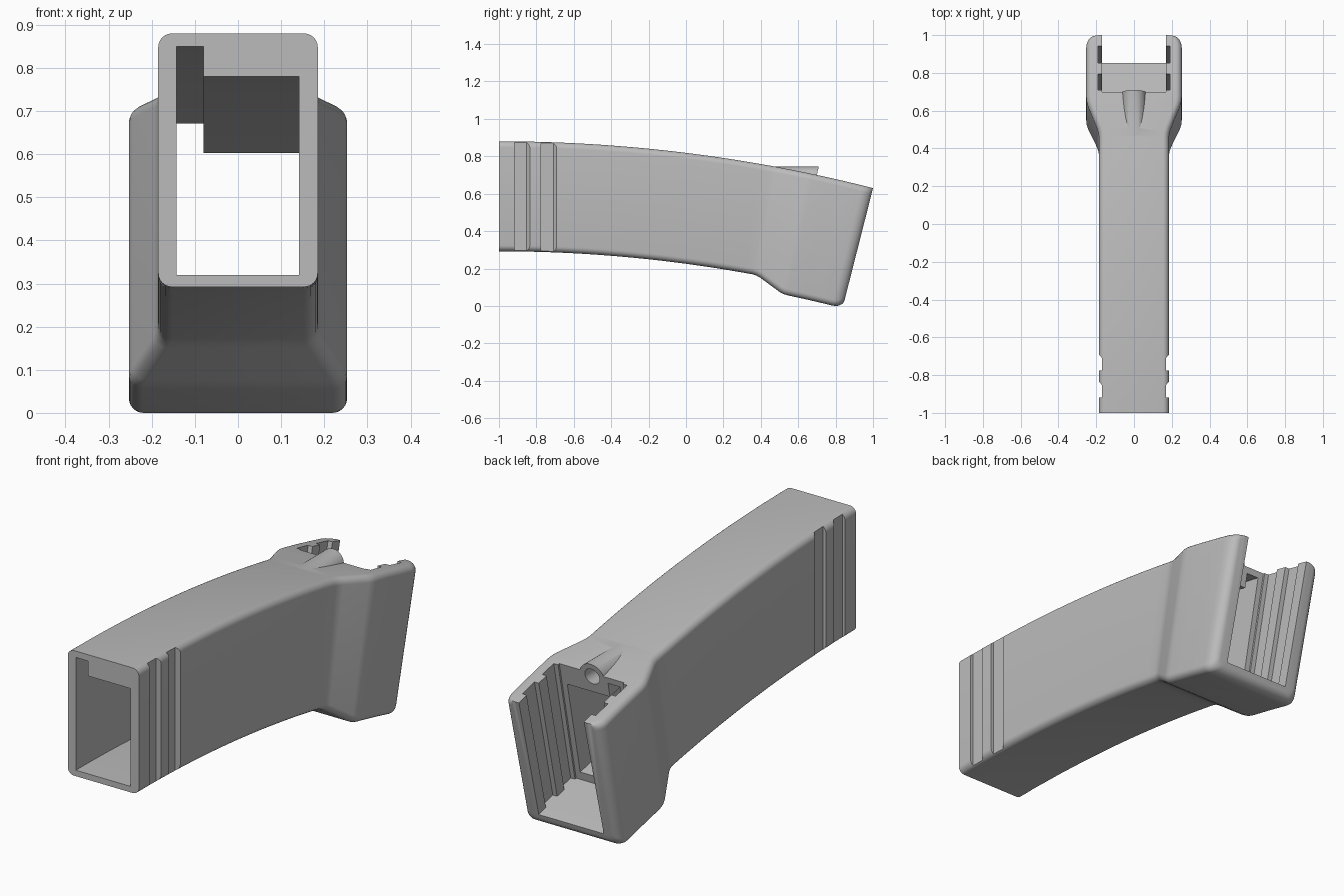
import bpy, bmesh, math
from mathutils import Vector

default = bpy.data.objects.get("Cube")
if default:
    bpy.data.objects.remove(default, do_unlink=True)

RADIUS, TOP = 8.125, 0.88          # arc followed by the top of the sleeve
HALF_W, DEPTH = 0.185, 0.588       # sleeve section
FLARE_W, FLARE_D = 0.068, 0.074    # extra size of the flared collar


def on_arc(x, t, d):
    """Point at width x, arc station t and depth d below the top curve."""
    a = math.asin((t + 1) / RADIUS)
    r = RADIUS - d
    return Vector((x, -1 + r * math.sin(a), TOP - RADIUS + r * math.cos(a)))


def loft(name, rings):
    """Skin a closed solid through rings of points."""
    bm = bmesh.new()
    rows = [[bm.verts.new(p) for p in ring] for ring in rings]
    n = len(rows[0])
    for a, b in zip(rows, rows[1:]):
        for i in range(n):
            j = (i + 1) % n
            bm.faces.new((a[i], a[j], b[j], b[i]))
    bm.faces.new(rows[0])
    bm.faces.new(rows[-1])
    bmesh.ops.recalc_face_normals(bm, faces=bm.faces[:])
    mesh = bpy.data.meshes.new(name)
    bm.to_mesh(mesh)
    bm.free()
    obj = bpy.data.objects.new(name, mesh)
    bpy.context.scene.collection.objects.link(obj)
    return obj


def rounded(t, half, depth, r=0.032, steps=6):
    """Rounded rectangular section at station t."""
    ring = []
    corners = ((half - r, depth - r), (r - half, depth - r),
               (r - half, r), (half - r, r))
    for q, (cx, cd) in enumerate(corners):
        for i in range(steps + 1):
            a = math.radians(90 * (q + i / steps))
            ring.append(on_arc(cx + r * math.cos(a), t, cd + r * math.sin(a)))
    return ring


def section(t, outline):
    return [on_arc(x, t, d) for x, d in outline]


def rod(name, r, y0, y1, z):
    """Round bar along y."""
    angles = [math.tau * i / 40 for i in range(40)]
    return loft(name, [[Vector((r * math.cos(a), y, z + r * math.sin(a)))
                        for a in angles] for y in (y0, y1)])


def combine(obj, tool, operation):
    tool.hide_render = True
    mod = obj.modifiers.new("combine", 'BOOLEAN')
    mod.operation, mod.solver, mod.object = operation, 'EXACT', tool
    bpy.context.view_layer.objects.active = obj
    bpy.ops.object.modifier_apply(modifier=mod.name)
    bpy.data.objects.remove(tool, do_unlink=True)


# Curved sleeve widening into the collar
rings = [rounded(-1 + 1.46 * i / 30, HALF_W, DEPTH) for i in range(31)]
for t, k in ((0.485, 0.04), (0.51, 0.15), (0.63, 0.87), (0.655, 0.97),
             (0.68, 1), (0.77, 1), (0.85, 1)):
    rings.append(rounded(t, HALF_W + k * FLARE_W, DEPTH + k * FLARE_D))
# Rounded rear rim
for i in range(7):
    a = math.radians(15 * i)
    inset = 0.042 * (1 - math.cos(a))
    rings.append(rounded(0.94 + 0.06 * math.sin(a), HALF_W + FLARE_W - inset,
                         DEPTH + FLARE_D - inset))
body = loft("curved_sleeve", rings)

# Round boss on the top of the collar
combine(body, rod("pin_boss", 0.063, 0.38, 0.72, 0.683), 'UNION')

# Curved bore with a raised channel along one side
bore = [(0.142, 0.56), (-0.143, 0.56), (-0.143, 0.03),
        (-0.08, 0.03), (-0.08, 0.1), (0.142, 0.1)]
combine(body, loft("bore_cutter", [section(-1.05 + 1.77 * i / 36, bore)
                                   for i in range(37)]), 'DIFFERENCE')

# Open collar pocket with two ribbed grooves on each side
NARROW, WIDE = 0.169, 0.191
stations = [(0.7, NARROW)]
for start, end in ((0.709, 0.794), (0.852, 0.942)):
    stations += [(start, NARROW), (start + 0.001, WIDE),
                 (end, WIDE), (end + 0.001, NARROW)]
stations.append((1.1, NARROW))
pocket = [section(t, [(w, 0.6), (-w, 0.6), (-w, -0.15), (w, -0.15)])
          for t, w in stations]
combine(body, loft("pocket_cutter", pocket), 'DIFFERENCE')

# Pin hole in the boss
combine(body, rod("pin_hole_cutter", 0.038, 0.5, 0.8, 0.683), 'DIFFERENCE')

# Grip notches on both sides near the front
for side in (1, -1):
    for start in (-0.918, -0.775):
        plan = [(0.17, start), (0.17, start + 0.066),
                (0.2, start + 0.1), (0.2, start)]
        notch = [[Vector((side * x, y, z)) for x, y in plan] for z in (0, 1)]
        combine(body, loft("notch_cutter", notch), 'DIFFERENCE')

# Single grey plastic
grey = bpy.data.materials.new("grey_plastic")
grey.use_nodes = True
colour = (0.5, 0.5, 0.5, 1)
grey.diffuse_color = colour
grey.node_tree.nodes["Principled BSDF"].inputs["Base Color"].default_value = colour
body.data.materials.clear()
body.data.materials.append(grey)
for poly in body.data.polygons:
    poly.material_index = 0

bpy.ops.object.select_all(action='DESELECT')
body.select_set(True)
bpy.context.view_layer.objects.active = body
bpy.ops.object.shade_smooth_by_angle(angle=math.radians(25))
